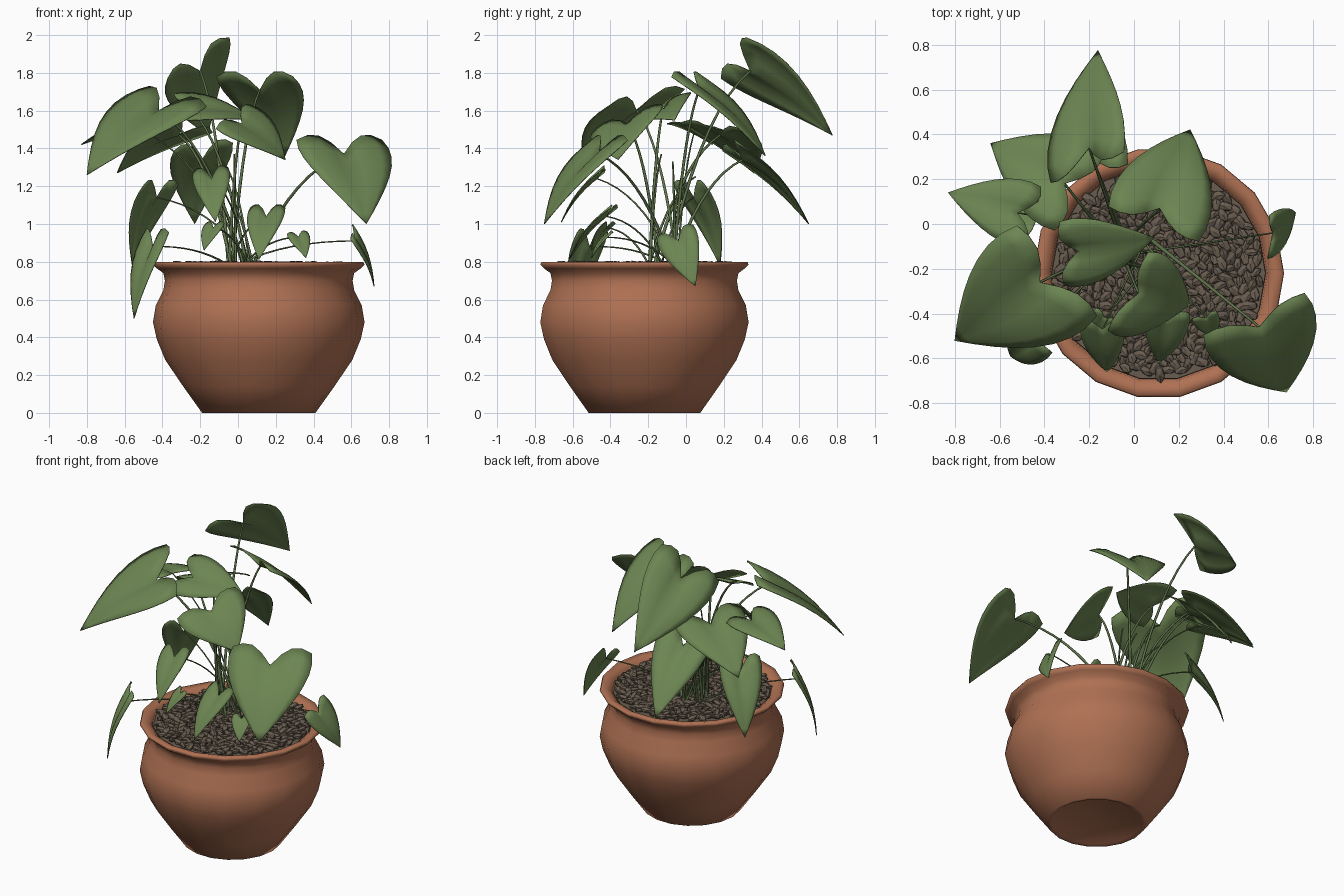
import bpy, bmesh, math, random
from mathutils import Vector as V, Matrix

if "Cube" in bpy.data.objects:
    bpy.data.objects.remove(bpy.data.objects["Cube"])

random.seed(4)
CX, CY = 0.11, -0.22          # pot axis


def mat(name, col):
    m = bpy.data.materials.new(name)
    m.diffuse_color = (*col, 1)
    m.use_nodes = True
    m.node_tree.nodes["Principled BSDF"].inputs["Base Color"].default_value = m.diffuse_color
    return m


TERRACOTTA = mat("terracotta", (0.43, 0.165, 0.087))
STONE = mat("brown_stone", (0.14, 0.107, 0.078))
LEAF = mat("leaf_green", (0.15, 0.235, 0.085))
STEM = mat("stem_green", (0.115, 0.175, 0.07))


def make(name, bm, material, smooth=None):
    me = bpy.data.meshes.new(name)
    bm.to_mesh(me)
    bm.free()
    ob = bpy.data.objects.new(name, me)
    bpy.context.collection.objects.link(ob)
    me.materials.append(material)
    if smooth:
        bpy.ops.object.select_all(action='DESELECT')
        ob.select_set(True)
        bpy.context.view_layer.objects.active = ob
        bpy.ops.object.shade_smooth_by_angle(angle=math.radians(smooth))
    return ob


def lathe(name, profile, material, seg, smooth):
    bm = bmesh.new()
    rings = []
    for r, z in profile:
        rings.append([bm.verts.new((CX + r * math.cos(i * math.tau / seg),
                                    CY + r * math.sin(i * math.tau / seg), z)) for i in range(seg)])
    for a, b in zip(rings, rings[1:]):
        for i in range(seg):
            j = (i + 1) % seg
            bm.faces.new((a[i], a[j], b[j], b[i]))
    bm.faces.new(rings[0][::-1])
    bm.faces.new(rings[-1])
    return make(name, bm, material, smooth)


# Pot: flat foot, bulging belly, neck, rounded lip, inner wall
lathe("pot", [(0.27, 0.006), (0.28, 0.0), (0.30, 0.0), (0.40, 0.14), (0.495, 0.28), (0.54, 0.39),
              (0.56, 0.48), (0.545, 0.57), (0.505, 0.65), (0.497, 0.70), (0.505, 0.74), (0.54, 0.765),
              (0.56, 0.785), (0.553, 0.80), (0.515, 0.795), (0.485, 0.775), (0.475, 0.72)],
      TERRACOTTA, 18, 80)

# Soil under the stones
lathe("soil", [(0.479, 0.74), (0.477, 0.768)], STONE, 18, None)

# Pebbles scattered evenly over the disc
bm = bmesh.new()
COUNT = 420
for i in range(COUNT):
    r, a = 0.455 * math.sqrt((i + 0.5) / COUNT), i * 2.39996
    s = random.uniform(0.8, 1.2)
    m = (Matrix.Translation((CX + r * math.cos(a), CY + r * math.sin(a), 0.775 + random.uniform(0, 0.012)))
         @ Matrix.Rotation(random.uniform(0, math.tau), 4, 'Z')
         @ Matrix.Rotation(random.uniform(-0.4, 0.4), 4, 'Y')
         @ Matrix.Diagonal((0.039 * s, 0.021 * s, 0.016 * s, 1)))
    bmesh.ops.create_icosphere(bm, subdivisions=1, radius=1, matrix=m)
make("pebbles", bm, STONE)


# Heart-shaped leaf from notch to tip, with half width and roll about the midrib
def leaf(name, notch, tip, width, roll, rows=9, cols=4):
    n, t = V(notch), V(tip)
    axis = t - n
    size = axis.length
    flat = axis.cross(V((0, 0, 1))).normalized()
    across = Matrix.Rotation(math.radians(roll), 3, axis) @ flat
    if across.z * roll < 0:
        across = Matrix.Rotation(math.radians(-roll), 3, axis) @ flat
    up = across.cross(axis).normalized()
    bm = bmesh.new()
    for sign in (-1, 1):
        lobe = n + across * width * sign * 0.94 - axis * 0.2
        side = lobe - n
        c1, c2 = lobe + axis * 0.42 + side * 0.26, t - axis * 0.26 + side * 0.56
        grid = []
        for i in range(rows):
            s = i / (rows - 1)
            q = 1 - s
            edge = lobe * q**3 + c1 * 3 * q * q * s + c2 * 3 * q * s * s + t * s**3
            mid = n + axis * s
            row = []
            for j in range(cols + 1):
                w = j / cols
                p = mid.lerp(edge, w)
                p -= axis * 0.13 * math.sin(math.pi * w) * q**3          # rounded lobe
                p += up * size * (0.08 * math.sin(math.pi * s)           # arch along midrib
                                  + 0.04 * math.sin(math.pi * w) * q)    # puffed blade
                row.append(bm.verts.new(p))
            grid.append(row)
        for i in range(rows - 1):
            for j in range(cols):
                bm.faces.new((grid[i][j], grid[i][j + 1], grid[i + 1][j + 1], grid[i + 1][j]))
    bmesh.ops.remove_doubles(bm, verts=bm.verts, dist=0.0005)
    bmesh.ops.recalc_face_normals(bm, faces=bm.faces)
    ob = make(name, bm, LEAF, 60)
    mod = ob.modifiers.new("thickness", 'SOLIDIFY')
    mod.thickness = 0.005
    mod.offset = 0


# Thin arching stem from the crown to a leaf notch
def stem(name, end, radius):
    e = V(end)
    a = random.uniform(0, math.tau)
    start = V((0.02 + 0.07 * math.cos(a), -0.12 + 0.08 * math.sin(a), 0.76))
    ctrl = start.lerp(e, 0.4)
    ctrl.z = start.z + (e.z - start.z) * 0.75 + 0.04
    cu = bpy.data.curves.new(name, 'CURVE')
    cu.dimensions = '3D'
    cu.bevel_depth = radius
    cu.bevel_resolution = 1
    sp = cu.splines.new('POLY')
    sp.points.add(9)
    for i, pt in enumerate(sp.points):
        u = i / 9
        pt.co = (*(start * (1 - u)**2 + ctrl * 2 * u * (1 - u) + e * u * u), 1)
        pt.radius = 1.2 - 0.5 * u
    ob = bpy.data.objects.new(name, cu)
    bpy.context.collection.objects.link(ob)
    cu.materials.append(STEM)


def leaf_on_stem(name, notch, tip, width, roll):
    leaf(name + "_leaf", notch, tip, width, roll)
    stem(name + "_stem", notch, 0.008 if width > 0.15 else 0.005)


# Leaves: notch, tip, half width, roll
leaf_on_stem("top_back", (-0.20, 0.34, 1.81), (-0.16, 0.775, 1.47), 0.22, 41)
leaf_on_stem("upper_right", (0.115, 0.07, 1.71), (0.25, 0.42, 1.36), 0.23, 0)
leaf_on_stem("right_front", (0.56, -0.46, 1.37), (0.68, -0.75, 1.0), 0.26, 0)
leaf_on_stem("left_front", (-0.42, -0.26, 1.60), (-0.80, -0.52, 1.26), 0.29, 12)
leaf_on_stem("left_back", (-0.31, 0.18, 1.47), (-0.64, 0.36, 1.27), 0.22, -8)
leaf_on_stem("back_low", (-0.19, 0.30, 1.34), (-0.23, 0.65, 1.0), 0.17, 10)
leaf_on_stem("far_left", (-0.52, 0.05, 1.50), (-0.83, 0.14, 1.42), 0.15, -6)
leaf_on_stem("upper_middle", (-0.25, -0.12, 1.61), (0.09, -0.06, 1.55), 0.17, -26)
leaf_on_stem("front_middle", (0.02, -0.31, 1.53), (0.25, -0.36, 1.34), 0.22, -23)
leaf_on_stem("hanging_left", (-0.45, -0.51, 0.88), (-0.55, -0.59, 0.5), 0.11, 0)
leaf_on_stem("hanging_left_back", (-0.43, 0.04, 1.14), (-0.56, 0.18, 0.78), 0.13, 0)
leaf_on_stem("right_rim", (0.62, -0.04, 0.91), (0.72, 0.05, 0.67), 0.11, -48)
leaf_on_stem("front_left_small", (-0.14, -0.47, 1.24), (-0.12, -0.66, 1.01), 0.1, -10)
leaf_on_stem("front_small", (0.15, -0.42, 1.04), (0.11, -0.62, 0.81), 0.1, 0)
leaf_on_stem("front_right_tiny", (0.32, -0.42, 0.93), (0.36, -0.50, 0.82), 0.06, -10)
leaf_on_stem("front_left_tiny", (-0.13, -0.42, 0.98), (-0.18, -0.50, 0.86), 0.06, 0)

# A few bare shoots leaning out of the crown
for i in range(4):
    stem(f"shoot_{i}", (-0.2 + 0.06 * i, 0.05 - 0.06 * i, 1.25 + 0.04 * i), 0.006)
